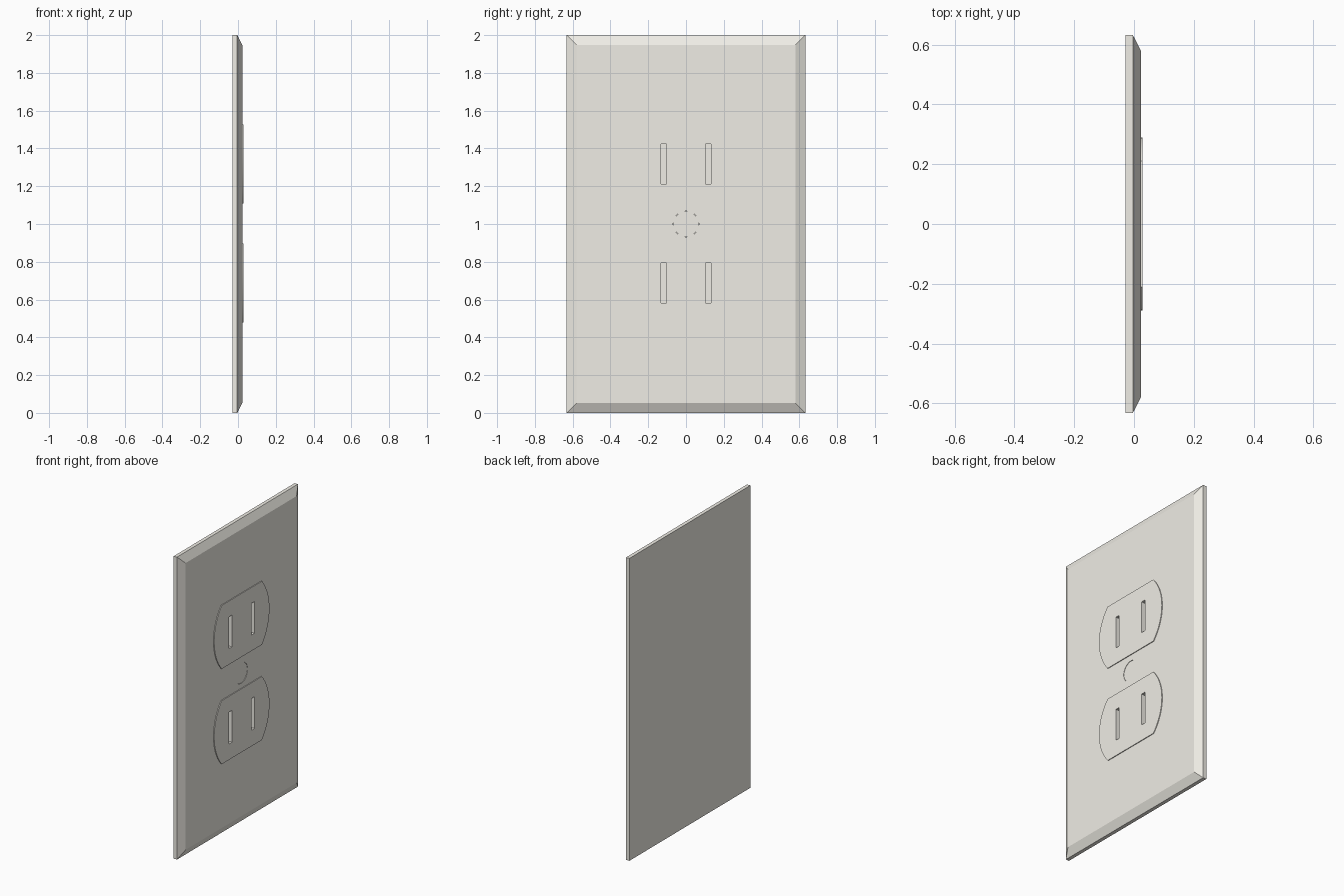
import bpy, bmesh, math
from mathutils import Matrix

if "Cube" in bpy.data.objects:
    bpy.data.objects.remove(bpy.data.objects["Cube"])

BACK, RIM, FACE, FRONT = -0.028, -0.004, 0.023, 0.028
OUTLETS = (1.318, 0.688)

ivory = bpy.data.materials.new("ivory_plastic")
ivory.diffuse_color = (0.87, 0.85, 0.79, 1)
ivory.use_nodes = True
ivory.node_tree.nodes["Principled BSDF"].inputs["Base Color"].default_value = ivory.diffuse_color


def finish(name, bm):
    bmesh.ops.recalc_face_normals(bm, faces=bm.faces)
    mesh = bpy.data.meshes.new(name)
    bm.to_mesh(mesh)
    bm.free()
    mesh.materials.append(ivory)
    obj = bpy.data.objects.new(name, mesh)
    bpy.context.collection.objects.link(obj)
    return obj


def loft(name, sections):
    """Solid through matching (x, [(y, z), ...]) sections, capped at both ends."""
    bm = bmesh.new()
    rings = [[bm.verts.new((x, y, z)) for y, z in pts] for x, pts in sections]
    for a, b in zip(rings, rings[1:]):
        for i in range(len(a)):
            j = (i + 1) % len(a)
            bm.faces.new((a[i], a[j], b[j], b[i]))
    bm.faces.new(rings[0])
    bm.faces.new(rings[-1])
    return finish(name, bm)


def rect(inset):
    w, lo, hi = 0.632 - inset, inset, 2 - inset
    return [(-w, lo), (w, lo), (w, hi), (-w, hi)]


def outlet_profile(zc, half=0.21, bulge=0.079, n=16):
    # straight top and bottom, side arcs bulging outward
    r = (half ** 2 + bulge ** 2) / (2 * bulge)
    a, yc = math.asin(half / r), half + bulge - r
    side = [(yc + r * math.cos(t), r * math.sin(t))
            for t in (-a + 2 * a * i / n for i in range(n + 1))]
    return [(s * y, zc + s * z) for s in (1, -1) for y, z in side]


def circle(r, n=32):
    return [(r * math.cos(math.tau * i / n), 1 + r * math.sin(math.tau * i / n))
            for i in range(n)]


def cut(obj, cutter):
    mod = obj.modifiers.new(cutter.name, 'BOOLEAN')
    mod.operation = 'DIFFERENCE'
    mod.solver = 'EXACT'
    mod.object = cutter
    cutter.hide_render = True
    cutter.display_type = 'WIRE'


# Bevelled wall plate
plate = loft("wall_plate", [(BACK, rect(0)), (RIM, rect(0)), (FACE, rect(0.052))])

# Raised receptacle faces
faces = [loft(f"receptacle_{n}", [(0.01, outlet_profile(z)), (FRONT, outlet_profile(z))])
         for n, z in zip(("upper", "lower"), OUTLETS)]

# Blade slots, cut through the faces into the plate
bm = bmesh.new()
for zc in OUTLETS:
    for y in (-0.118, 0.118):
        m = Matrix.Translation((0.015, y, zc)) @ Matrix.Diagonal((0.07, 0.031, 0.21, 1))
        bmesh.ops.create_cube(bm, size=1, matrix=m)
slots = finish("slot_cutter", bm)
for obj in [plate] + faces:
    cut(obj, slots)

# Centre screw, sitting just below the surface of its hole
cut(plate, loft("screw_hole_cutter", [(0.005, circle(0.068)), (0.05, circle(0.068))]))
screw = loft("centre_screw", [(0.0, circle(0.0675)), (FACE - 0.002, circle(0.0675))])

# Smooth the curved rims, keep corners crisp
for obj in faces + [screw]:
    bpy.ops.object.select_all(action='DESELECT')
    obj.select_set(True)
    bpy.context.view_layer.objects.active = obj
    bpy.ops.object.shade_smooth_by_angle(angle=math.radians(30))
